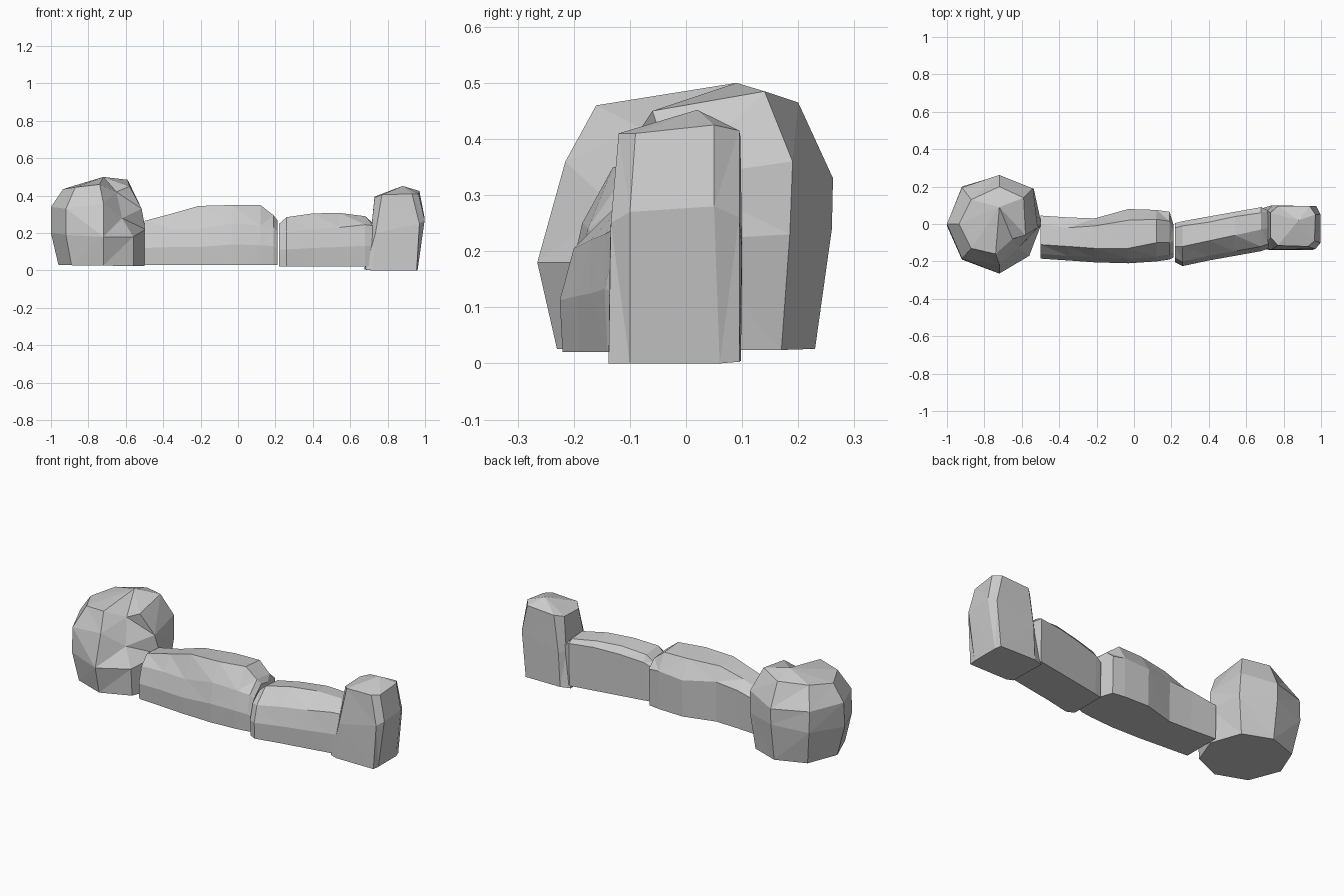
import bpy, bmesh


def loft(name, rings, start=None, end=None):
    """Skin matching rings of points; ends are flat caps or fans to a point."""
    bm = bmesh.new()
    loops = [[bm.verts.new(p) for p in r] for r in rings]
    n = len(loops[0])
    for a, b in zip(loops, loops[1:]):
        for i in range(n):
            j = (i + 1) % n
            bm.faces.new((a[i], a[j], b[j], b[i]))
    for ring, tip in ((loops[0], start), (loops[-1], end)):
        if tip:
            t = bm.verts.new(tip)
            for i in range(n):
                bm.faces.new((ring[i], ring[(i + 1) % n], t))
        else:
            bm.faces.new(ring)
    bmesh.ops.triangulate(bm, faces=[f for f in bm.faces if len(f.verts) == 4])
    bmesh.ops.recalc_face_normals(bm, faces=bm.faces)
    me = bpy.data.meshes.new(name)
    bm.to_mesh(me)
    bm.free()
    ob = bpy.data.objects.new(name, me)
    bpy.context.collection.objects.link(ob)
    return ob


def long_rock(name, base, stations):
    """Rock lying along x. Station: x, front y, back y, front shoulder z,
    ridge front y, ridge back y, ridge z, back shoulder z."""
    rings = []
    for x, yf, yb, zf, rf, rb, zt, zb in stations:
        rings.append([(x, yf, base), (x, yf - 0.005, (base + zf) / 2),
                      (x, yf + 0.02, zf), (x, rf, zt), (x, rb, zt - 0.01),
                      (x, yb, zb), (x, yb - 0.005, base)])
    return loft(name, rings)


# Round boulder: octagonal rings, with the front right corner chipped away
boulder = [
    [(-.96, 0, .03), (-.89, -.17, .028), (-.72, -.23, .026), (-.56, -.16, .024),
     (-.50, 0, .024), (-.56, .17, .024), (-.72, .23, .026), (-.89, .17, .028)],
    [(-1.0, -.01, .2), (-.92, -.19, .19), (-.72, -.265, .18), (-.56, -.17, .18),
     (-.495, 0, .22), (-.535, .185, .23), (-.72, .26, .24), (-.92, .2, .22)],
    [(-1.0, 0, .34), (-.92, -.185, .33), (-.72, -.215, .36), (-.62, -.13, .28),
     (-.515, -.02, .33), (-.54, .19, .36), (-.72, .262, .33), (-.92, .195, .34)],
    [(-.935, 0, .435), (-.87, -.13, .445), (-.74, -.16, .46), (-.65, -.08, .42),
     (-.58, -.06, .45), (-.59, .14, .485), (-.72, .2, .465), (-.87, .13, .455)],
]
loft("round_boulder", boulder, end=(-.72, .09, .5))

# Long middle rock
long_rock("middle_rock", .03, [
    (-.50, -.18, .045, .21, -.11, .00, .265, .22),
    (-.35, -.19, .035, .22, -.12, -.02, .305, .25),
    (-.21, -.20, .03, .22, -.13, -.01, .345, .26),
    (-.03, -.205, .08, .25, -.13, .02, .35, .24),
    (.12, -.195, .075, .24, -.10, .025, .35, .25),
    (.19, -.185, .065, .23, -.10, .015, .295, .24),
    (.21, -.175, .0, .21, -.09, -.03, .27, .22),
])

# Shorter tapering rock
long_rock("short_rock", .02, [
    (.22, -.20, .005, .20, -.12, -.02, .25, .22),
    (.26, -.22, .015, .205, -.12, -.01, .285, .24),
    (.40, -.19, .04, .22, -.09, .01, .305, .26),
    (.54, -.165, .065, .23, -.06, .04, .308, .27),
    (.68, -.14, .09, .245, -.03, .06, .29, .265),
    (.72, -.125, .07, .24, -.02, .05, .255, .24),
])

# Upright end stone
post = [
    [(.68, -.13, .005), (.72, -.138, 0), (.955, -.138, 0), (.96, -.10, 0),
     (.96, .06, 0), (.95, .095, .003), (.73, .098, .005), (.675, .08, .005)],
    [(.71, -.10, .2), (.735, -.136, .2), (.97, -.134, .25), (.998, -.10, .27),
     (.998, .05, .28), (.975, .095, .26), (.74, .1, .2), (.71, .07, .2)],
    [(.73, -.07, .39), (.77, -.115, .405), (.93, -.12, .41), (.965, -.09, .41),
     (.97, .05, .425), (.94, .095, .415), (.77, .097, .405), (.73, .06, .395)],
]
loft("upright_stone", post, end=(.88, .02, .452))
